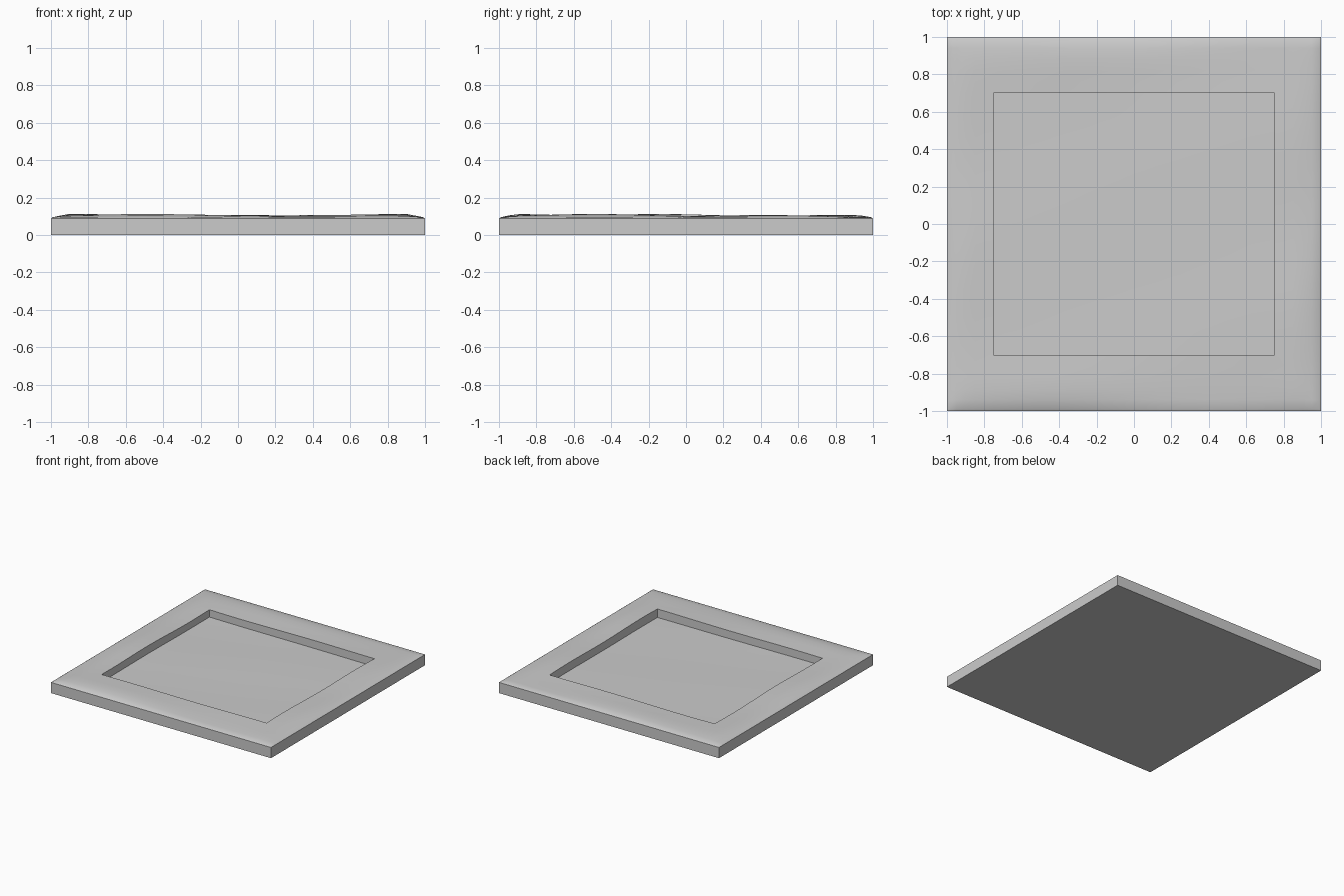
import bpy, bmesh, math

if "Cube" in bpy.data.objects:
    bpy.data.objects.remove(bpy.data.objects["Cube"])

IN_X, IN_Y = 0.75, 0.70      # half size of the recess
RIM, FLOOR = 0.100, 0.040    # mean heights


def axis(inner):
    """Grid lines; each repeated value becomes a vertical wall."""
    band = [1.0 - (1.0 - inner) * t for t in (0.04, 0.2, 0.38, 0.6, 0.8, 1.0)]
    outer = [1.0, 1.0] + band
    n = 12
    mid = [-inner + 2 * inner * i / n for i in range(n + 1)]
    return [-v for v in outer] + mid + outer[::-1]


def waves(x, y):
    """Gentle hand-worked unevenness, about -1 to 1."""
    return (0.5 * math.sin(4.2 * x + 2.1 * y - 0.6)
            + 0.5 * math.sin(6.5 * y - 2.4 * x + 0.3))


xs, ys = axis(IN_X), axis(IN_Y)
N = len(xs)


def height(i, j):
    x, y = xs[i], ys[j]
    edge = min(i, j, N - 1 - i, N - 1 - j)
    if edge == 0:
        return 0.0
    if edge == 1:
        return 0.088
    if edge >= 8:                                   # recess floor
        return FLOOR - 0.004 * x + 0.003 * waves(x, y)
    fade = min(1.0, (1.0 - max(abs(x), abs(y))) / 0.09)
    return 0.093 + fade * (RIM - 0.093 + 0.004 + 0.008 * waves(x, y))


# Tray: stepped height field closed by a flat underside
bm = bmesh.new()
grid = [[bm.verts.new((xs[i], ys[j], height(i, j))) for j in range(N)] for i in range(N)]
for i in range(N - 1):
    for j in range(N - 1):
        bm.faces.new((grid[i][j], grid[i + 1][j], grid[i + 1][j + 1], grid[i][j + 1]))
bmesh.ops.remove_doubles(bm, verts=bm.verts, dist=0.0005)
bmesh.ops.dissolve_degenerate(bm, dist=0.0001, edges=bm.edges)
bmesh.ops.holes_fill(bm, edges=[e for e in bm.edges if e.is_boundary], sides=0)
bmesh.ops.recalc_face_normals(bm, faces=bm.faces)

mesh = bpy.data.meshes.new("square_tray")
bm.to_mesh(mesh)
bm.free()
tray = bpy.data.objects.new("square_tray", mesh)
bpy.context.collection.objects.link(tray)
bpy.context.view_layer.objects.active = tray
tray.select_set(True)
bpy.ops.object.shade_smooth_by_angle(angle=math.radians(35))
